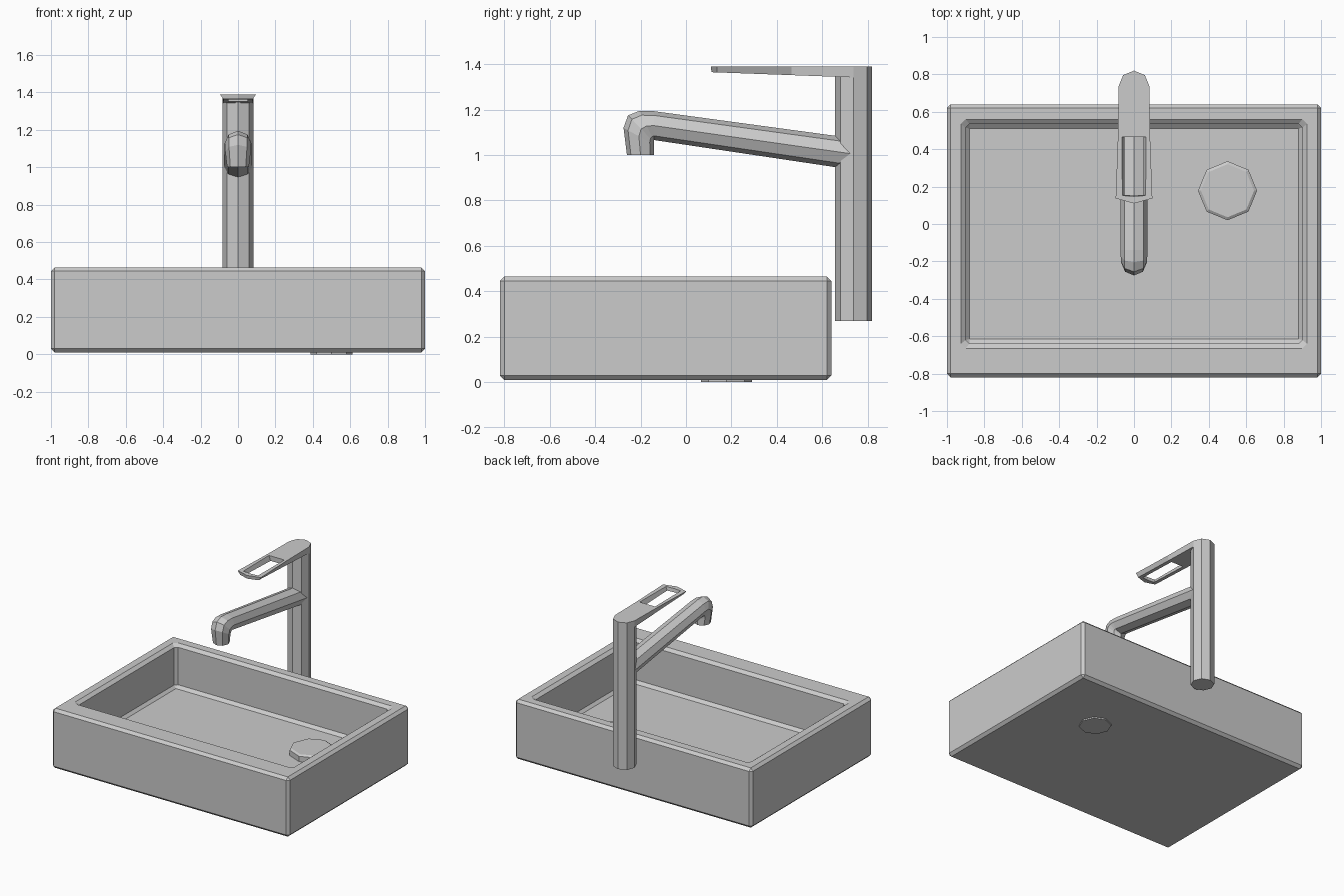
import bpy, bmesh
from math import cos, sin, pi

if "Cube" in bpy.data.objects:
    bpy.data.objects.remove(bpy.data.objects["Cube"])


def finish(bm, name):
    bmesh.ops.remove_doubles(bm, verts=bm.verts, dist=0.0005)
    bmesh.ops.recalc_face_normals(bm, faces=bm.faces)
    mesh = bpy.data.meshes.new(name)
    bm.to_mesh(mesh)
    bm.free()
    obj = bpy.data.objects.new(name, mesh)
    bpy.context.collection.objects.link(obj)
    return obj


def loft(name, rings):
    """Skin closed rings of equal length and cap both ends."""
    bm = bmesh.new()
    loops = [[bm.verts.new(p) for p in ring] for ring in rings]
    n = len(loops[0])
    for a, b in zip(loops, loops[1:]):
        for i in range(n):
            j = (i + 1) % n
            bm.faces.new((a[i], a[j], b[j], b[i]))
    bm.faces.new(loops[0])
    bm.faces.new(loops[-1])
    return finish(bm, name)


def rect(hx, y0, y1, z, c):
    """Rectangle with corners cut by c."""
    return [(hx - c, y0, z), (hx, y0 + c, z), (hx, y1 - c, z), (hx - c, y1, z),
            (c - hx, y1, z), (-hx, y1 - c, z), (-hx, y0 + c, z), (c - hx, y0, z)]


def octagon(cx, cy, r, z):
    return [(cx + r * cos(i * pi / 4), cy + r * sin(i * pi / 4), z) for i in range(8)]


# Basin: chamfered outside, then over the rim and down to the floor
loft("basin", [
    rect(0.98, -0.80, 0.62, 0.01, 0),
    rect(1.00, -0.82, 0.64, 0.03, 0.02),
    rect(1.00, -0.82, 0.64, 0.445, 0.02),
    rect(0.98, -0.80, 0.62, 0.465, 0),
    rect(0.925, -0.665, 0.56, 0.465, 0.025),
    rect(0.90, -0.64, 0.535, 0.445, 0.02),
    rect(0.90, -0.64, 0.535, 0.16, 0.02),
    rect(0.88, -0.615, 0.51, 0.14, 0),
])

# Drain: narrow pipe through the base with a wider raised cap
loft("drain", [octagon(0.5, 0.178, r, z) for r, z in
               ((0.112, 0), (0.112, 0.13), (0.158, 0.13), (0.158, 0.18), (0.142, 0.19))])

# Tap column
loft("tap_column", [octagon(0, 0.738, 0.082, z) for z in (0.27, 1.35)])

# Spout: octagonal sections given by top point, bottom point and half width
sections = [
    ((0.73, 1.075), (0.73, 0.936), 0.076),
    ((-0.14, 1.193), (-0.14, 1.066), 0.071),
    ((-0.205, 1.195), (-0.14, 1.062), 0.071),
    ((-0.255, 1.175), (-0.14, 1.055), 0.070),
    ((-0.275, 1.12), (-0.14, 1.045), 0.068),
    ((-0.26, 1.0), (-0.14, 1.0), 0.058),
]
rings = []
for (ty, tz), (by, bz), w in sections:
    ring = []
    for i in range(8):
        s = sin(i * pi / 4) / 2
        ring.append((w * cos(i * pi / 4), (ty + by) / 2 + s * (ty - by),
                     (tz + bz) / 2 + s * (tz - bz)))
    rings.append(ring)
loft("spout", rings)

# Lever handle: half outline with a slot, mirrored; underside narrower and sloped
outer_top = [(0, 0.82), (0.058, 0.796), (0.082, 0.738), (0.086, 0.465), (0.098, 0.137), (0, 0.11)]
outer_low = [(0, 0.82), (0.058, 0.796), (0.082, 0.738), (0.079, 0.465), (0.077, 0.137), (0, 0.112)]
slot_top = [(0, 0.465), (0.065, 0.465), (0.062, 0.152), (0, 0.148)]
slot_low = [(0, 0.465), (0.051, 0.465), (0.050, 0.156), (0, 0.152)]
bm = bmesh.new()
for side in (1, -1):
    def top(p):
        return bm.verts.new((side * p[0], p[1], 1.39))

    def low(p):
        return bm.verts.new((side * p[0], p[1], 1.345 + 0.02 * (0.655 - p[1]) / 0.545))

    layers = []
    for make, o, s in ((top, outer_top, slot_top), (low, outer_low, slot_low)):
        ov, sv = [make(p) for p in o], [make(p) for p in s]
        bm.faces.new((*ov[:4], sv[1], sv[0]))
        bm.faces.new((ov[3], ov[4], sv[2], sv[1]))
        bm.faces.new((ov[4], ov[5], sv[3], sv[2]))
        layers.append((ov, sv))
    for a, b in zip(*layers):
        for i in range(len(a) - 1):
            bm.faces.new((a[i], a[i + 1], b[i + 1], b[i]))
finish(bm, "lever_handle")
